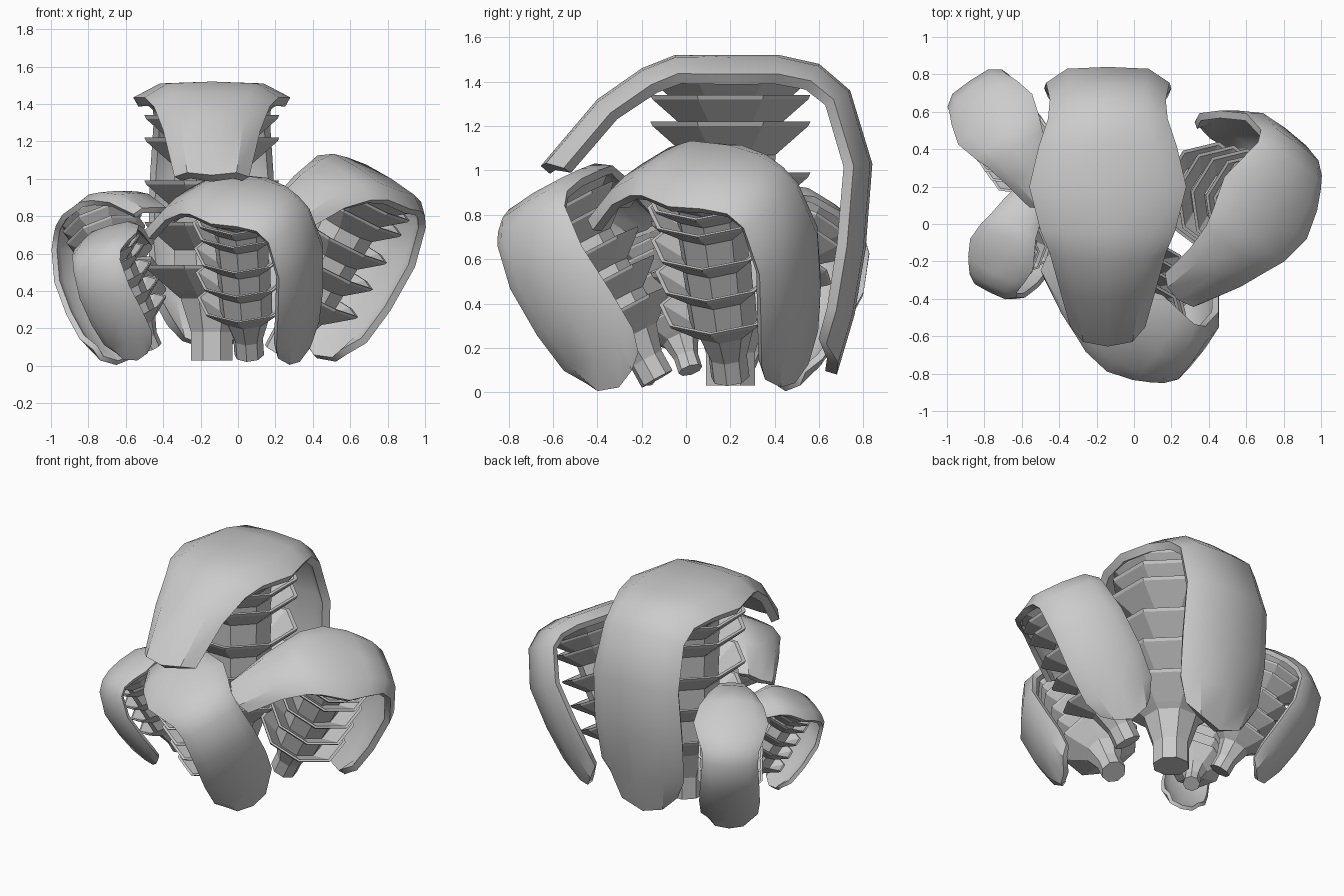
import bpy, math
from mathutils import Matrix, Vector

if "Cube" in bpy.data.objects:
    bpy.data.objects.remove(bpy.data.objects["Cube"])

# Hood spine in local space: (y, z, half width), from front tip over the crown to the rear foot
SPINE = [(-.855, .99, .20), (-.6, 1.29, .26), (-.4, 1.43, .31), (-.25, 1.49, .36),
         (0, 1.49, .42), (.22, 1.49, .37), (.4, 1.45, .32), (.54, 1.33, .31),
         (.64, 1.0, .33), (.61, .62, .34), (.56, .32, .32), (.48, .05, .24)]
# Hood cross-section: (fraction of half width, inward droop)
ACROSS = [(-1, .085), (-.66, .01), (0, 0), (.66, .01), (1, .085)]
FIN_TOPS = [.51, .74, .96, 1.19, 1.31, 1.39]


def add_object(name, verts, faces, matrix):
    mesh = bpy.data.meshes.new(name)
    mesh.from_pydata(verts, [], faces)
    obj = bpy.data.objects.new(name, mesh)
    bpy.context.collection.objects.link(obj)
    obj.matrix_world = matrix
    return obj


def make_hood(name, matrix):
    # Curved shell swept along the spine
    pts = [Vector((0, y, z)) for y, z, w in SPINE]
    last, n = len(pts) - 1, len(ACROSS)
    verts = []
    for i, p in enumerate(pts):
        t = (pts[min(i + 1, last)] - pts[max(i - 1, 0)]).normalized()
        inward = Vector((0, t.z, -t.y))
        pull = .06 if i == 0 else -.12 if i == last else 0
        for u, droop in ACROSS:
            verts.append(p + inward * droop + t * pull * u * u
                         + Vector((u * SPINE[i][2], 0, 0)))
    faces = [(i * n + j, i * n + j + 1, (i + 1) * n + j + 1, (i + 1) * n + j)
             for i in range(last) for j in range(n - 1)]
    hood = add_object(name, verts, faces, matrix)
    solid = hood.modifiers.new("shell", 'SOLIDIFY')
    solid.thickness, solid.offset = .055, -1
    bpy.ops.object.select_all(action='DESELECT')
    bpy.context.view_layer.objects.active = hood
    hood.select_set(True)
    bpy.ops.object.modifier_apply(modifier=solid.name)
    bpy.ops.object.shade_smooth_by_angle(angle=math.radians(40))


def make_stem(name, matrix):
    # Eight-sided stalk carrying a stack of nested funnel-shaped gills
    prof = [(.12, 0), (.12, .15), (.18, .33)]
    for top in FIN_TOPS:
        prof += [(.22, top - .15), (.38, top - .02), (.39, top),
                 (.365, top), (.21, top - .12)]
    sides = 8
    verts = [(r * math.cos(a), r * math.sin(a), z) for r, z in prof
             for a in [math.tau * (s + .5) / sides for s in range(sides)]]
    faces = [(i * sides + s, i * sides + (s + 1) % sides,
              (i + 1) * sides + (s + 1) % sides, (i + 1) * sides + s)
             for i in range(len(prof) - 1) for s in range(sides)]
    faces.append(tuple(reversed(range(sides))))
    faces.append(tuple(range(len(verts) - sides, len(verts))))
    add_object(name, verts, faces, matrix)


def make_plant(name, base, scale, axis, foot_dir):
    # Local z follows the stalk axis, local y points to the hood foot
    z = Vector(axis).normalized()
    y = Vector(foot_dir)
    y = (y - z * y.dot(z)).normalized()
    x = y.cross(z)
    rot = Matrix((x, y, z)).transposed().to_4x4()
    m = Matrix.Translation(base) @ rot @ Matrix.Scale(scale, 4)
    make_hood(name + "_hood", m)
    make_stem(name + "_stem", m)


# The cluster: one upright plant, four smaller ones leaning outward
make_plant("main", (-.14, .2, .03), 1.0, (0, 0, 1), (0, 1, 0))
make_plant("right", (.22, .2, .07), .735, (.47, -.11, .88), (.53, .84, -.16))
make_plant("front", (.06, -.13, .06), .67, (-.06, -.48, .87), (.84, -.48, -.21))
make_plant("back_left", (-.51, .24, .115), .57, (-.29, .40, .87), (-.48, .72, -.5))
make_plant("left", (-.46, .02, .1), .46, (-.38, -.28, .87), (-.32, -.87, -.4))
